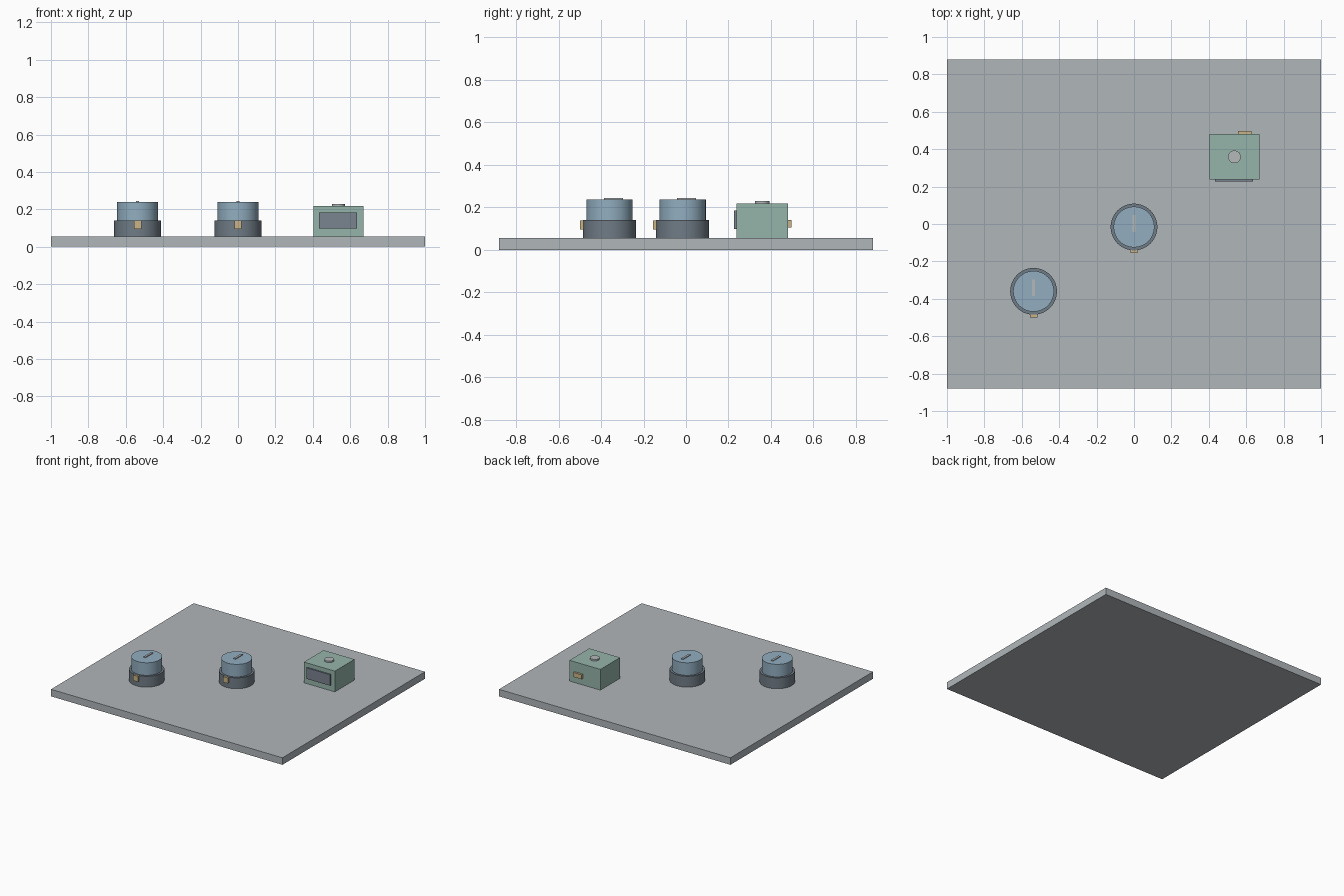
import bpy
import math

if "Cube" in bpy.data.objects:
    bpy.data.objects.remove(bpy.data.objects["Cube"])


def material(name, r, g, b):
    """Flat material from 0-255 display values, converted to linear."""
    def lin(c):
        c /= 255
        return c / 12.92 if c <= 0.04045 else ((c + 0.055) / 1.055) ** 2.4
    m = bpy.data.materials.new(name)
    m.diffuse_color = (lin(r), lin(g), lin(b), 1)
    m.use_nodes = True
    m.node_tree.nodes["Principled BSDF"].inputs["Base Color"].default_value = m.diffuse_color
    return m


GREY = material("plate grey", 176, 182, 186)
BLUE = material("dial blue", 146, 174, 192)
SLATE = material("collar slate", 112, 124, 134)
GREEN = material("box green", 150, 181, 170)
DARK = material("panel dark grey", 122, 131, 144)
BRASS = material("tab brass", 200, 180, 134)
SILVER = material("marker silver", 180, 184, 186)


def box(name, lo, hi, mat):
    """Box between two opposite corners."""
    bpy.ops.mesh.primitive_cube_add(
        size=1, location=[(a + b) / 2 for a, b in zip(lo, hi)])
    ob = bpy.context.object
    ob.name = name
    ob.scale = [b - a for a, b in zip(lo, hi)]
    bpy.ops.object.transform_apply(location=False, rotation=False, scale=True)
    ob.data.materials.append(mat)
    return ob


def cylinder(name, x, y, z0, z1, radius, mat):
    """Upright cylinder with smooth walls and sharp rims."""
    bpy.ops.mesh.primitive_cylinder_add(
        vertices=48, radius=radius, depth=z1 - z0, location=(x, y, (z0 + z1) / 2))
    ob = bpy.context.object
    ob.name = name
    ob.data.materials.append(mat)
    bpy.ops.object.shade_smooth_by_angle(angle=math.radians(30))
    return ob


FLOOR = 0.055

# Base plate
box("base_plate", (-1, -0.88, 0), (1, 0.88, FLOOR), GREY)

# Two round dials: collar, cap, pointer mark and front tab
for label, x, y in (("centre", 0, -0.016), ("left", -0.537, -0.36)):
    cylinder(label + "_dial_collar", x, y, FLOOR, 0.14, 0.125, SLATE)
    cylinder(label + "_dial_cap", x, y, 0.14, 0.238, 0.109, BLUE)
    box(label + "_dial_pointer", (x - 0.008, y - 0.026, 0.236),
        (x + 0.008, y + 0.064, 0.244), SILVER)
    box(label + "_dial_tab", (x - 0.02, y - 0.139, 0.096),
        (x + 0.02, y - 0.11, 0.139), BRASS)

# Square control box: body, front panel, top button and rear tab
box("control_box", (0.404, 0.237, FLOOR), (0.671, 0.48, 0.217), GREEN)
box("front_panel", (0.433, 0.226, 0.098), (0.637, 0.24, 0.184), DARK)
cylinder("top_button", 0.537, 0.359, 0.21, 0.229, 0.034, SILVER)
box("rear_tab", (0.556, 0.47, 0.105), (0.627, 0.496, 0.14), BRASS)
